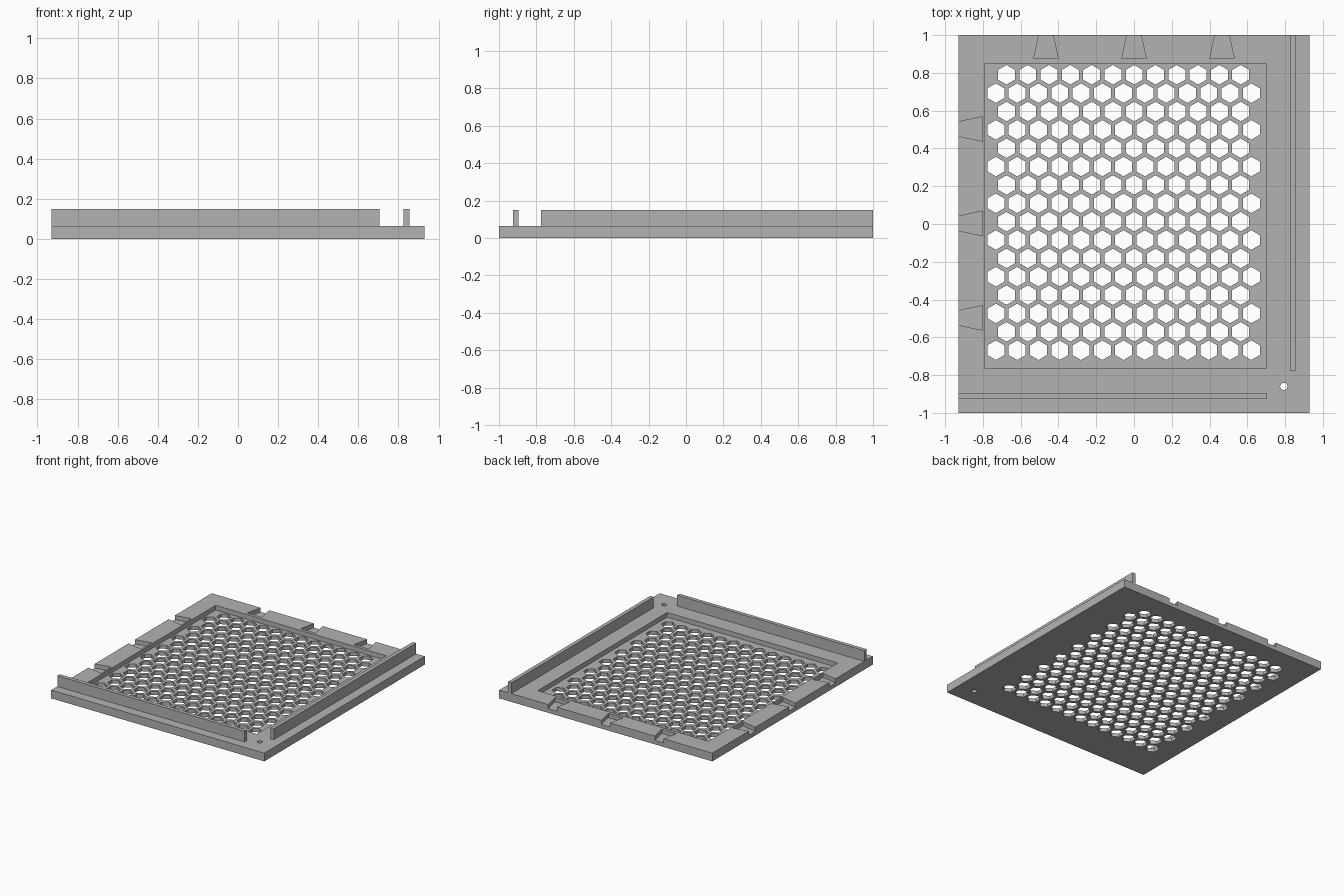
import bpy
import bmesh
from math import cos, sin, pi

cube = bpy.data.objects.get("Cube")
if cube:
    bpy.data.objects.remove(cube, do_unlink=True)

W, L, TOP, RIM = 0.93, 1.0, 0.065, 0.15
POCKET_Z, SLOT_Z = 0.028, 0.032

grey = bpy.data.materials.new("grey plastic")
grey.use_nodes = True
grey.diffuse_color = (0.45, 0.45, 0.45, 1)
grey.node_tree.nodes["Principled BSDF"].inputs["Base Color"].default_value = grey.diffuse_color


def prisms(name, outlines, z0, z1):
    """One object made of upright prisms, one for each outline."""
    bm = bmesh.new()
    for outline in outlines:
        low = [bm.verts.new((x, y, z0)) for x, y in outline]
        high = [bm.verts.new((x, y, z1)) for x, y in outline]
        bm.faces.new(low)
        bm.faces.new(high)
        for i in range(len(low)):
            j = (i + 1) % len(low)
            bm.faces.new((low[i], low[j], high[j], high[i]))
    bmesh.ops.recalc_face_normals(bm, faces=bm.faces)
    mesh = bpy.data.meshes.new(name)
    bm.to_mesh(mesh)
    bm.free()
    mesh.materials.append(grey)
    obj = bpy.data.objects.new(name, mesh)
    bpy.context.collection.objects.link(obj)
    return obj


def rect(x0, x1, y0, y1):
    return [(x0, y0), (x1, y0), (x1, y1), (x0, y1)]


def ngon(x, y, r, n):
    """Regular polygon with a corner pointing along y."""
    return [(x + r * sin(2 * pi * i / n), y + r * cos(2 * pi * i / n)) for i in range(n)]


def dovetail(centre, edge, inner):
    """Slot outline as (along the edge, across the edge), open past the edge."""
    half = [(0.038, edge + 0.05), (0.038, edge), (0.065, inner)]
    return [(centre + a, b) for a, b in half] + [(centre - a, b) for a, b in reversed(half)]


def cut(target, cutter):
    mod = target.modifiers.new(cutter.name, "BOOLEAN")
    mod.operation = "DIFFERENCE"
    mod.solver = "EXACT"
    mod.object = cutter
    cutter.hide_render = True
    cutter.hide_set(True)


# Base plate
plate = prisms("base_plate", [rect(-W, W, -L, L)], 0, TOP)

# Shallow pocket around the grille
cut(plate, prisms("pocket_cutter", [rect(-0.79, 0.70, -0.765, 0.85)], POCKET_Z, 0.2))

# Dovetail slots along the back and left-hand edges
slots = [dovetail(c, L, 0.875) for c in (-0.466, 0, 0.466)]
slots += [[(-b, a) for a, b in dovetail(c, W, 0.803)] for c in (-0.497, 0.003, 0.503)]
cut(plate, prisms("slot_cutter", slots, SLOT_Z, 0.2))

# Honeycomb grille: staggered rows, every second row has one more hole
PITCH, ROW = 0.1127, 0.0972
holes = []
for r in range(16):
    wide = r % 2
    for c in range(12 + wide):
        holes.append(ngon(-0.675 + (c - wide / 2) * PITCH, 0.79 - r * ROW, 0.0517, 6))
# Round corner hole
holes.append(ngon(0.793, -0.86, 0.019, 24))
cut(plate, prisms("hole_cutter", holes, -0.1, 0.2))

# Upright rails
prisms("front_rail", [rect(-W, 0.705, -0.925, -0.895)], TOP, RIM)
prisms("side_rail", [rect(0.825, 0.855, -0.775, L)], TOP, RIM)
